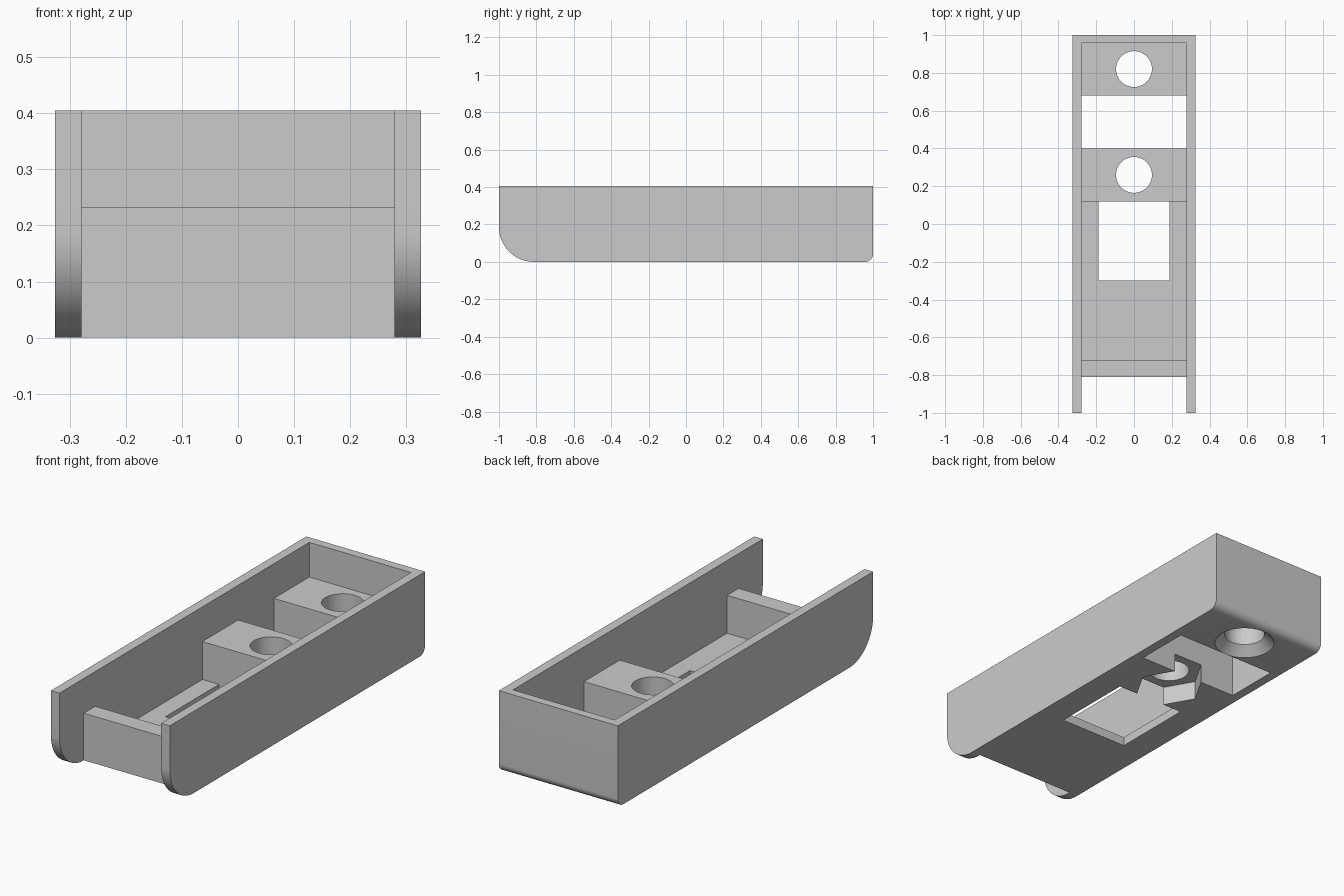
import bpy, bmesh, math

if "Cube" in bpy.data.objects:
    bpy.data.objects.remove(bpy.data.objects["Cube"])

HX, IN, H = 0.326, 0.279, 0.405      # half width, inner half width, height
FLOOR, BLOCK = 0.045, 0.233          # floor thickness, block height

grey = bpy.data.materials.new("plain grey")
grey.diffuse_color = (0.6, 0.6, 0.6, 1)
grey.use_nodes = True
grey.node_tree.nodes["Principled BSDF"].inputs["Base Color"].default_value = grey.diffuse_color


def make(name, bm):
    bmesh.ops.recalc_face_normals(bm, faces=bm.faces)
    me = bpy.data.meshes.new(name)
    bm.to_mesh(me)
    bm.free()
    me.materials.append(grey)
    ob = bpy.data.objects.new(name, me)
    bpy.context.collection.objects.link(ob)
    return ob


def box(x0, x1, y0, y1, z0, z1):
    bm = bmesh.new()
    bmesh.ops.create_cube(bm, size=1)
    for v in bm.verts:
        v.co = ((x0 + x1) / 2 + v.co.x * (x1 - x0),
                (y0 + y1) / 2 + v.co.y * (y1 - y0),
                (z0 + z1) / 2 + v.co.z * (z1 - z0))
    return make("cutter", bm)


def prism(y, r0, r1, z0, z1, n):
    """Upright cylinder, cone or hexagon centred on x = 0."""
    bm = bmesh.new()
    bmesh.ops.create_cone(bm, cap_ends=True, segments=n, radius1=r0, radius2=r1, depth=z1 - z0)
    if n == 6:  # points towards the sides
        for v in bm.verts:
            v.co.x, v.co.y = v.co.y, v.co.x
    for v in bm.verts:
        v.co.y += y
        v.co.z += (z0 + z1) / 2
    return make("cutter", bm)


def arc(cy, cz, r, a0, a1, n):
    return [(cy + r * math.cos(math.radians(a0 + (a1 - a0) * i / n)),
             cz + r * math.sin(math.radians(a0 + (a1 - a0) * i / n))) for i in range(n + 1)]


# Solid body: side profile with rounded lower corners, extruded across x
RF, RB = 0.187, 0.043
profile = ([(1, H), (-1, H)] + arc(-1 + RF, RF, RF, 180, 270, 24)
           + arc(1 - RB, RB, RB, 270, 360, 12))
bm = bmesh.new()
face = bm.faces.new([bm.verts.new((-HX, y, z)) for y, z in profile])
ext = bmesh.ops.extrude_face_region(bm, geom=[face])
for v in ext["geom"]:
    if isinstance(v, bmesh.types.BMVert):
        v.co.x = HX
tray = make("tray_body", bm)

cutters = [
    box(-IN, IN, -1.2, -0.81, -0.2, 0.6),          # open front between side walls
    box(-IN, IN, -0.85, 0.957, BLOCK, 0.6),        # space above the blocks
    box(-IN, IN, -0.72, 0.12, FLOOR, 0.5),         # front compartment
    box(-IN, IN, 0.40, 0.68, -0.2, 0.5),           # open gap between blocks
    box(-0.188, 0.188, -0.30, 0.12, -0.2, 0.5),    # floor window
    prism(0.26, 0.095, 0.095, -0.2, 0.5, 48),      # middle block hole
    prism(0.82, 0.095, 0.095, -0.2, 0.5, 48),      # rear block hole
    prism(0.82, 0.161, 0.094, -0.02, 0.047, 48),   # rear countersink
    prism(0.26, 0.1625, 0.1625, -0.2, 0.095, 6),   # hexagonal nut recess
]

bpy.context.view_layer.objects.active = tray
for c in cutters:
    mod = tray.modifiers.new("cut", "BOOLEAN")
    mod.operation, mod.solver, mod.object = "DIFFERENCE", "EXACT", c
    bpy.ops.object.modifier_apply(modifier=mod.name)
    bpy.data.objects.remove(c, do_unlink=True)

bpy.ops.object.select_all(action="DESELECT")
tray.select_set(True)
bpy.ops.object.shade_smooth_by_angle(angle=math.radians(30))
